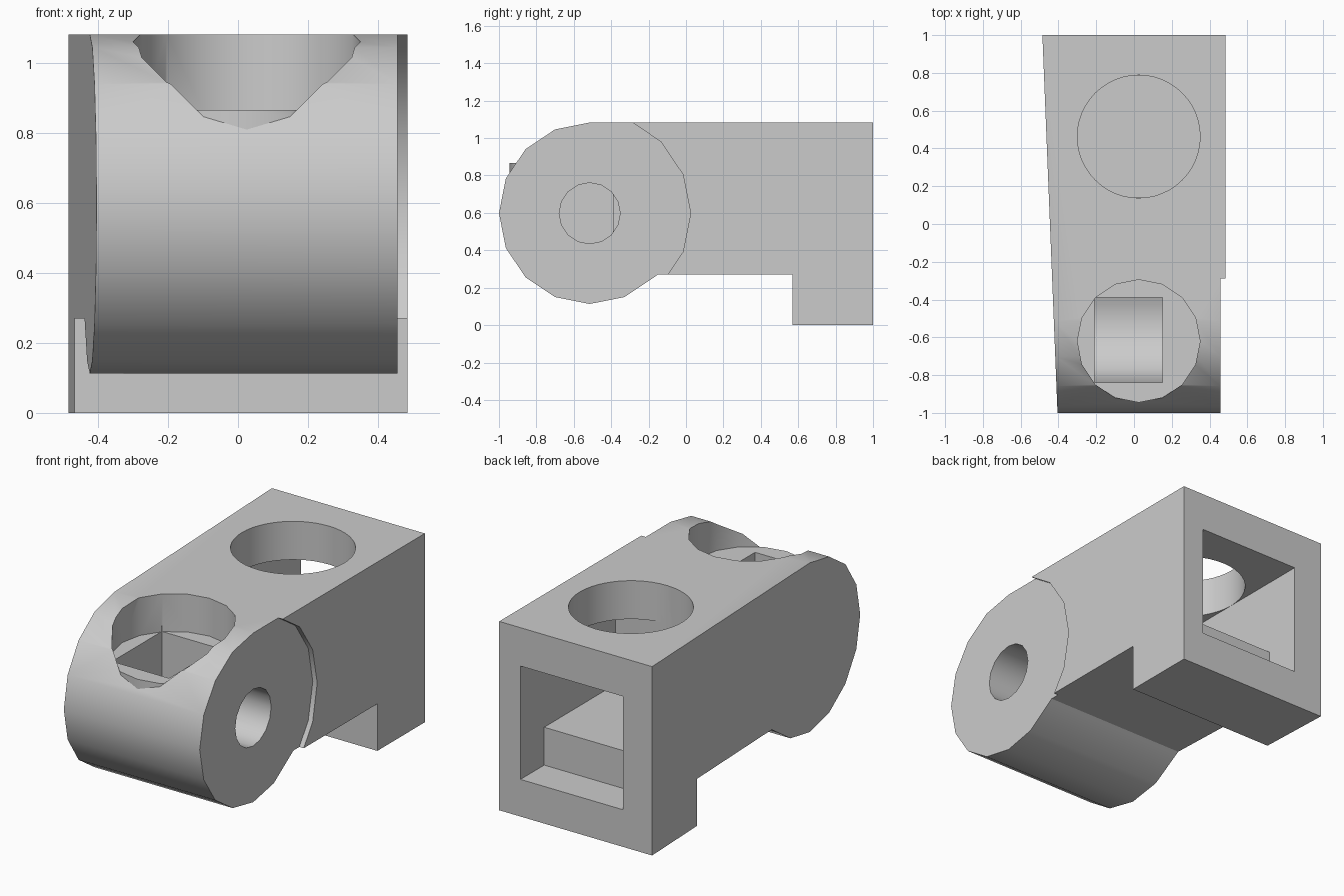
import bpy, bmesh, math
from mathutils import Vector

if "Cube" in bpy.data.objects:
    bpy.data.objects.remove(bpy.data.objects["Cube"], do_unlink=True)

grey = bpy.data.materials.new("plain grey")
grey.use_nodes = True
grey.diffuse_color = (0.6, 0.6, 0.6, 1)
grey.node_tree.nodes["Principled BSDF"].inputs["Base Color"].default_value = (0.6, 0.6, 0.6, 1)

AXIS_Y, AXIS_Z = -0.515, 0.598   # pivot axis of the rounded end
MID_X = 0.025                    # centre line of the openings


def prism(name, points, low, high, axis):
    """Extrude a 2D outline along x (outline in y, z) or z (outline in x, y)."""
    bm = bmesh.new()
    place = (lambda a, b: (low, a, b)) if axis == "x" else (lambda a, b: (a, b, low))
    face = bm.faces.new([bm.verts.new(place(a, b)) for a, b in points])
    shift = Vector((high - low, 0, 0) if axis == "x" else (0, 0, high - low))
    grown = bmesh.ops.extrude_face_region(bm, geom=[face])["geom"]
    bmesh.ops.translate(bm, vec=shift, verts=[g for g in grown if isinstance(g, bmesh.types.BMVert)])
    bmesh.ops.recalc_face_normals(bm, faces=bm.faces)
    mesh = bpy.data.meshes.new(name)
    bm.to_mesh(mesh)
    bm.free()
    mesh.materials.append(grey)
    obj = bpy.data.objects.new(name, mesh)
    bpy.context.collection.objects.link(obj)
    return obj


def circle(a, b, radius, sides):
    return [(a + radius * math.cos(math.tau * i / sides),
             b + radius * math.sin(math.tau * i / sides)) for i in range(sides)]


def rect(a0, a1, b0, b1):
    return [(a0, b0), (a1, b0), (a1, b1), (a0, b1)]


def combine(target, tool, operation):
    """Apply a boolean and drop the tool."""
    tool.hide_render = True
    mod = target.modifiers.new(operation, "BOOLEAN")
    mod.operation, mod.solver, mod.object = operation, "EXACT", tool
    bpy.context.view_layer.objects.active = target
    bpy.ops.object.modifier_apply(modifier=mod.name)
    bpy.data.objects.remove(tool, do_unlink=True)


# Side outline: rounded front end, flat arm and rear foot
top = AXIS_Z + 0.485
ring = circle(AXIS_Y, AXIS_Z, 0.485, 16)
front_arc = ring[4:15]           # from the top, round the front, to the underside
outline = front_arc + [(-0.15, 0.27), (0.57, 0.27), (0.57, 0), (1, 0), (1, top)]
outline = [p for p in outline if not (p[0] > -0.2 and p[0] < 0 and p[1] > 0.271)]
body = prism("hinge_body", outline, -0.6, 0.485, "x")

# Tapered right-hand side
bm = bmesh.new()
bm.from_mesh(body.data)
cut = bmesh.ops.bisect_plane(bm, geom=bm.verts[:] + bm.edges[:] + bm.faces[:],
                             plane_co=(-0.485, 1, 0), plane_no=(-1, -0.04, 0), clear_outer=True)
rim = [g for g in cut["geom_cut"] if isinstance(g, bmesh.types.BMEdge)]
bmesh.ops.contextual_create(bm, geom=rim)
bmesh.ops.recalc_face_normals(bm, faces=bm.faces)
bm.to_mesh(body.data)
bm.free()

# Shallow round recess on the left side
combine(body, prism("recess", circle(AXIS_Y, AXIS_Z, 0.54, 16), 0.457, 0.7, "x"), "DIFFERENCE")

# Counterbore in the rounded end, with a small ledge at the front
bore = circle(MID_X, -0.62, 0.325, 16)
combine(body, prism("ledge", bore, 0.72, 0.95, "z"), "UNION")
combine(body, prism("counterbore", bore, 0.866, 1.3, "z"), "DIFFERENCE")

# Slot below the counterbore, with a concave floor
floor_arc = [(y, AXIS_Z - math.sqrt(max(0, 0.325 ** 2 - (y - AXIS_Y) ** 2)))
             for y in (-0.84 + 0.45 * i / 12 for i in range(13))]
slot = floor_arc + [(-0.39, 0.9), (-0.84, 0.9)]
combine(body, prism("slot", slot, -0.21, 0.15, "x"), "DIFFERENCE")

# Pivot hole from the left side into the slot
combine(body, prism("pivot_hole", circle(AXIS_Y, AXIS_Z, 0.163, 16), 0.1, 0.7, "x"), "DIFFERENCE")

# Rear cavity with a raised floor, open at the back
cavity = [(0.14, 0.43), (0.785, 0.43), (0.785, 0.213), (1.2, 0.213), (1.2, 0.863), (0.14, 0.863)]
combine(body, prism("cavity", cavity, MID_X - 0.325, MID_X + 0.325, "x"), "DIFFERENCE")

# Round opening in the top of the arm
combine(body, prism("top_hole", circle(MID_X, 0.463, 0.3249, 48), 0.7, 1.3, "z"), "DIFFERENCE")

# Smooth the curved walls and keep the corners sharp
bpy.ops.object.select_all(action="DESELECT")
body.select_set(True)
bpy.context.view_layer.objects.active = body
bpy.ops.object.shade_smooth_by_angle(angle=math.radians(30))
